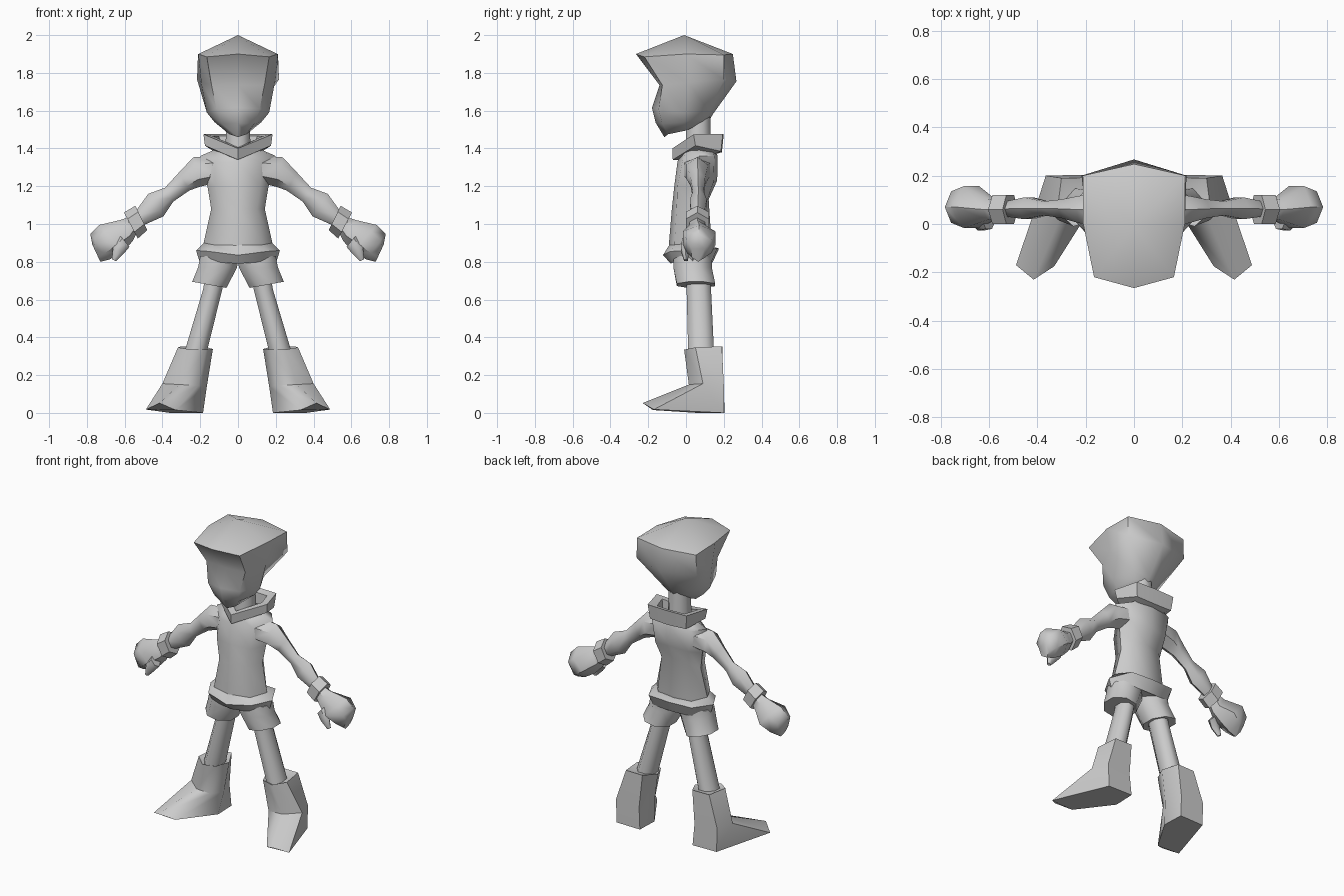
import bpy, bmesh, math
from mathutils import Vector

grey = bpy.data.materials.new("plain_grey")
grey.diffuse_color = (0.6, 0.6, 0.6, 1)


def loft(name, rings, caps=(True, True), loop=False, mirror=False):
    """Skin a list of equal-length point rings, optionally mirrored in x."""
    bm = bmesh.new()
    rows = [[bm.verts.new(p) for p in r] for r in rings]
    n = len(rows[0])
    pairs = list(zip(rows, rows[1:])) + ([(rows[-1], rows[0])] if loop else [])
    for a, b in pairs:
        for i in range(n):
            j = (i + 1) % n
            bm.faces.new((a[i], a[j], b[j], b[i]))
    if not loop:
        for cap, row in zip(caps, (rows[0], rows[-1])):
            if cap:
                bm.faces.new(row)
    bmesh.ops.remove_doubles(bm, verts=bm.verts, dist=0.0005)
    bmesh.ops.recalc_face_normals(bm, faces=bm.faces)
    me = bpy.data.meshes.new(name)
    bm.to_mesh(me)
    bm.free()
    me.materials.append(grey)
    ob = bpy.data.objects.new(name, me)
    bpy.context.collection.objects.link(ob)
    if mirror:
        ob.modifiers.new("mirror", "MIRROR")
    return ob


def sym(half):
    """Half outline from front centre to back centre -> full closed ring."""
    return half + [(-x, y, z) for x, y, z in half[-2:0:-1]]


def oval(x, y, z, rx, ry, tilt=0, n=8):
    """Ring about a vertical axis; z drops by tilt per unit of x."""
    out = []
    for i in range(n):
        a = 2 * math.pi * (i + 0.5) / n
        dx = rx * math.cos(a)
        out.append((x + dx, y + ry * math.sin(a), z - tilt * dx))
    return out


def limb(x, y, z, up, ry, angle, n=6):
    """Ring across an arm that points outward and down by angle degrees."""
    a = math.radians(angle)
    u = Vector((math.sin(a), 0, math.cos(a)))
    return [Vector((x, y, z)) + u * up * math.cos(t) + Vector((0, ry * math.sin(t), 0))
            for t in (2 * math.pi * i / n for i in range(n))]


# head: crown, hair rim, brow, cheeks, jaw
loft("head", [sym(r) for r in (
    [(0, -.01, 2.0)] * 5,
    [(0, -.265, 1.9), (.165, -.22, 1.885), (.21, 0, 1.9), (.212, .2, 1.895), (0, .248, 1.9)],
    [(0, -.14, 1.735), (.14, -.125, 1.735), (.195, .01, 1.75), (.217, .2, 1.765), (0, .267, 1.755)],
    [(0, -.18, 1.615), (.115, -.145, 1.61), (.165, -.01, 1.59), (.10, .12, 1.6), (0, .145, 1.585)],
    [(0, -.16, 1.535), (.085, -.125, 1.53), (.125, -.01, 1.54), (.075, .10, 1.56), (0, .13, 1.56)],
    [(0, -.115, 1.46), (.045, -.095, 1.475), (.07, 0, 1.495), (.05, .08, 1.53), (0, .11, 1.545)],
)], caps=(False, True))

# neck
loft("neck", [oval(0, .065, 1.33, .075, .075), oval(0, .065, 1.58, .065, .068)])

# collar: closed band, outer wall then inner wall
loft("collar", [sym(r) for r in (
    [(0, -.07, 1.34), (.175, .05, 1.415), (.13, .185, 1.385), (0, .19, 1.38)],
    [(0, -.072, 1.40), (.183, .04, 1.475), (.14, .195, 1.477), (0, .2, 1.477)],
    [(0, -.02, 1.405), (.13, .06, 1.465), (.10, .155, 1.465), (0, .16, 1.465)],
    [(0, -.02, 1.34), (.125, .06, 1.39), (.09, .15, 1.37), (0, .155, 1.37)],
)], loop=True)

# shirt body
loft("shirt", [sym(r) for r in (
    [(0, -.02, 1.385), (.07, 0, 1.4), (.12, .07, 1.395), (.08, .14, 1.4), (0, .15, 1.4)],
    [(0, -.045, 1.33), (.12, -.02, 1.325), (.2, .07, 1.36), (.14, .15, 1.36), (0, .168, 1.36)],
    [(0, -.062, 1.2), (.12, -.045, 1.2), (.16, .06, 1.19), (.12, .145, 1.22), (0, .165, 1.23)],
    [(0, -.075, 1.08), (.10, -.05, 1.08), (.142, .05, 1.08), (.10, .11, 1.12), (0, .12, 1.13)],
    [(0, -.09, .9), (.13, -.06, .9), (.182, .04, .9), (.12, .12, .9), (0, .135, .9)],
    [(0, -.09, .85), (.13, -.06, .85), (.17, .04, .85), (.12, .11, .85), (0, .12, .85)],
)])

# rolled hem around the hips
loft("shirt_hem", [sym(r) for r in (
    [(0, -.085, .895), (.13, -.06, .89), (.182, .04, .9), (.12, .125, .885), (0, .135, .88)],
    [(0, -.122, .835), (.155, -.085, .855), (.222, .035, .86), (.155, .165, .87), (0, .175, .87)],
    [(0, -.08, .79), (.14, -.06, .8), (.205, .035, .805), (.14, .135, .80), (0, .14, .795)],
)])

# shorts, legs
loft("shorts_leg", [oval(.10, .035, .83, .108, .11), oval(.108, .035, .77, .112, .11),
                    oval(.152, .053, .678, .098, .11, -.18)], mirror=True)
loft("leg", [oval(.118, .065, .74, .055, .068), oval(.135, .068, .65, .055, .07),
             oval(.225, .08, .32, .064, .074)], mirror=True)

# boots: cuff lip, cuff, ankle, sole
cuff = [(.25, -.01, .335), (.318, .05, .347), (.30, .19, .352),
        (.18, .192, .352), (.133, .1, .338), (.17, .015, .335)]
lip = [(.225 + (x - .225) * .75, .09 + (y - .09) * .75, z - .01) for x, y, z in cuff]
loft("boot", [lip, cuff,
              [(.31, .015, .15), (.40, .09, .155), (.365, .2, .15),
               (.2, .198, .14), (.165, .09, .14), (.21, .015, .145)],
              [(.415, -.23, .052), (.488, -.17, .018), (.36, .2, 0),
               (.19, .204, 0), (.185, .06, 0), (.33, -.175, .015)]], mirror=True)

# arm: shoulder, upper arm, elbow swelling, wrist
loft("arm", [limb(.12, .06, 1.29, .07, .08, 15), limb(.22, .06, 1.275, .08, .065, 12),
             limb(.285, .063, 1.225, .055, .045, 30), limb(.365, .065, 1.155, .043, .033, 30),
             limb(.435, .065, 1.1, .072, .052, 34), limb(.52, .062, 1.03, .042, .036, 34)],
     mirror=True)

# glove cuff and mitten hand with thumb
loft("glove_cuff", [limb(.512, .06, 1.032, .05, .045, 26), limb(.512, .06, 1.032, .072, .07, 26),
                    limb(.567, .06, .992, .078, .07, 28), limb(.567, .06, .992, .045, .045, 28)],
     mirror=True)
loft("hand", [limb(.555, .06, .998, .045, .045, 28), limb(.59, .06, .965, .065, .05, 30),
              limb(.672, .07, .925, .094, .10, 42), limb(.73, .07, .88, .085, .075, 38),
              limb(.75, .065, .845, .05, .04, 25)], mirror=True)
loft("thumb", [limb(.60, .01, .91, .04, .035, 40), limb(.632, -.005, .865, .035, .025, 55),
               limb(.657, 0, .808, .012, .012, 65)], mirror=True)

# smooth shading with crisp rims
for ob in bpy.context.scene.objects:
    ob.select_set(True)
    bpy.context.view_layer.objects.active = ob
bpy.ops.object.shade_smooth_by_angle(angle=math.radians(55))
